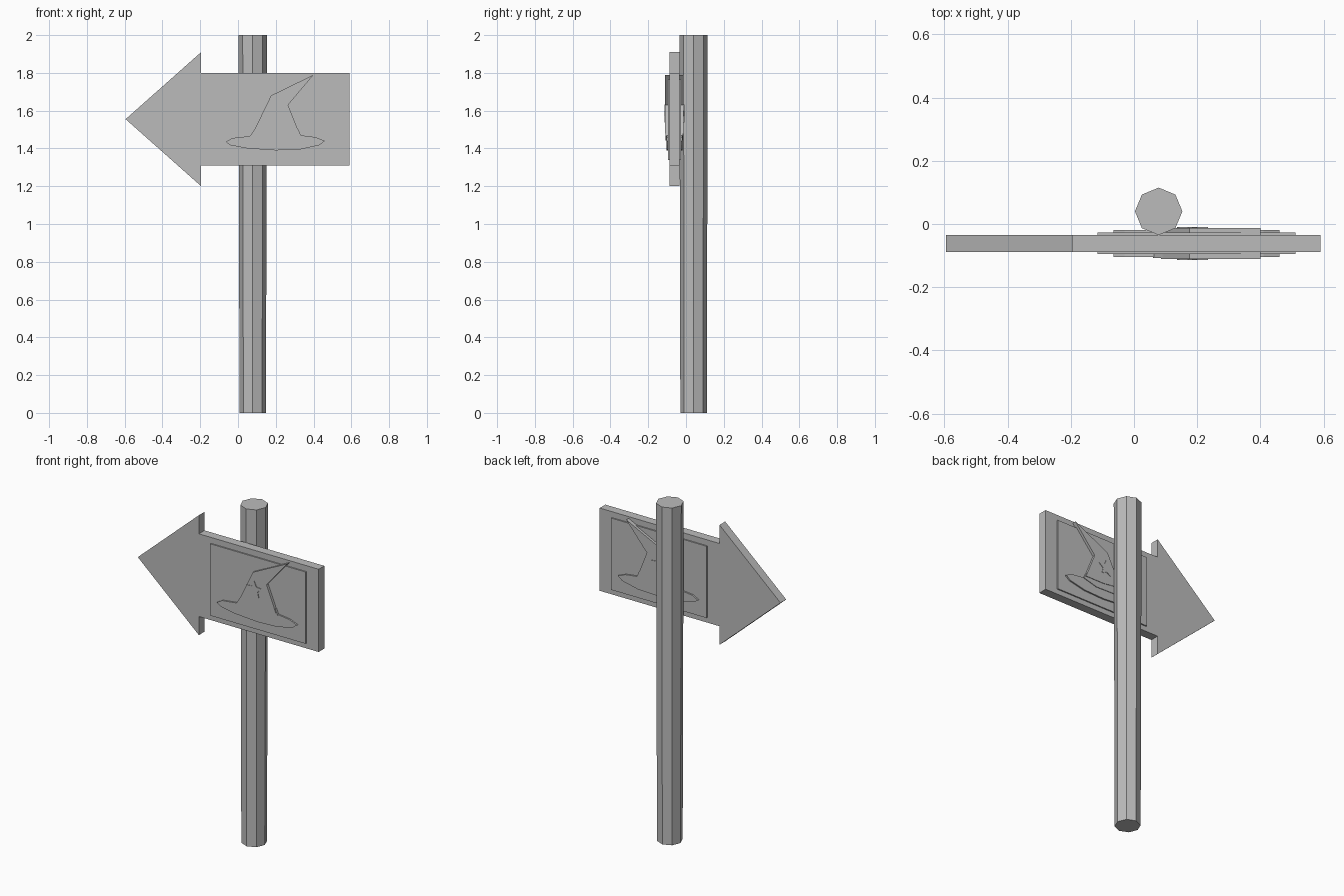
import bpy
import bmesh
import math

cube = bpy.data.objects.get("Cube")
if cube:
    bpy.data.objects.remove(cube, do_unlink=True)

grey = bpy.data.materials.new("plain grey")
grey.use_nodes = True
colour = (0.5, 0.5, 0.5, 1)
grey.diffuse_color = colour
grey.node_tree.nodes["Principled BSDF"].inputs["Base Color"].default_value = colour

BOARD_Y = -0.0615


def add_object(name, bm):
    bmesh.ops.recalc_face_normals(bm, faces=bm.faces)
    mesh = bpy.data.meshes.new(name)
    bm.to_mesh(mesh)
    bm.free()
    mesh.materials.append(grey)
    obj = bpy.data.objects.new(name, mesh)
    bpy.context.collection.objects.link(obj)
    return obj


def slab(name, outline, near, far):
    """Extrude an x-z outline from y = near to y = far."""
    bm = bmesh.new()
    face = bm.faces.new([bm.verts.new((x, near, z)) for x, z in outline])
    result = bmesh.ops.extrude_face_region(bm, geom=[face])
    moved = [v for v in result["geom"] if isinstance(v, bmesh.types.BMVert)]
    bmesh.ops.translate(bm, verts=moved, vec=(0, far - near, 0))
    return add_object(name, bm)


def relief(name, outline, inner, outer):
    """Place the same raised plate on the front and back of the board."""
    for side, sign in (("front", -1), ("back", 1)):
        slab(side + "_" + name, outline,
             BOARD_Y + sign * inner, BOARD_Y + sign * outer)


# Eight-sided post, slightly wider at the top
bm = bmesh.new()
bmesh.ops.create_cone(bm, cap_ends=True, segments=8,
                      radius1=0.07, radius2=0.075, depth=2)
bmesh.ops.translate(bm, verts=bm.verts, vec=(0.078, 0.04, 1))
add_object("post", bm)

# Arrow-shaped board
slab("arrow_board", [(-0.595, 1.555), (-0.195, 1.2), (-0.195, 1.31),
                     (0.59, 1.31), (0.59, 1.8), (-0.195, 1.8),
                     (-0.195, 1.91)], BOARD_Y - 0.0265, BOARD_Y + 0.0265)

# Picture panel
relief("panel", [(-0.115, 1.34), (0.51, 1.34), (0.51, 1.765), (-0.115, 1.765)],
       0.026, 0.034)

# Pointed hat: brim, band and bent crown
relief("hat_brim", [(-0.065, 1.435), (-0.04, 1.417), (0.05, 1.4), (0.2, 1.39),
                    (0.33, 1.395), (0.43, 1.417), (0.46, 1.44), (0.41, 1.46),
                    (0.33, 1.47), (0.06, 1.465), (-0.03, 1.455)],
       0.026, 0.043)
relief("hat_band", [(0.06, 1.46), (0.13, 1.445), (0.25, 1.442), (0.335, 1.465),
                    (0.32, 1.5), (0.09, 1.505)], 0.026, 0.0465)
relief("hat_crown", [(0.085, 1.495), (0.2, 1.48), (0.325, 1.48), (0.265, 1.63),
                     (0.4, 1.79), (0.175, 1.68), (0.095, 1.515)],
       0.026, 0.0495)

# Five-pointed star on the crown
star = []
for i in range(10):
    radius = 0.024 if i % 2 else 0.052
    angle = math.pi / 2 + i * math.pi / 5
    star.append((0.185 + radius * math.cos(angle),
                 1.58 + radius * math.sin(angle)))
relief("star", star, 0.045, 0.0525)
